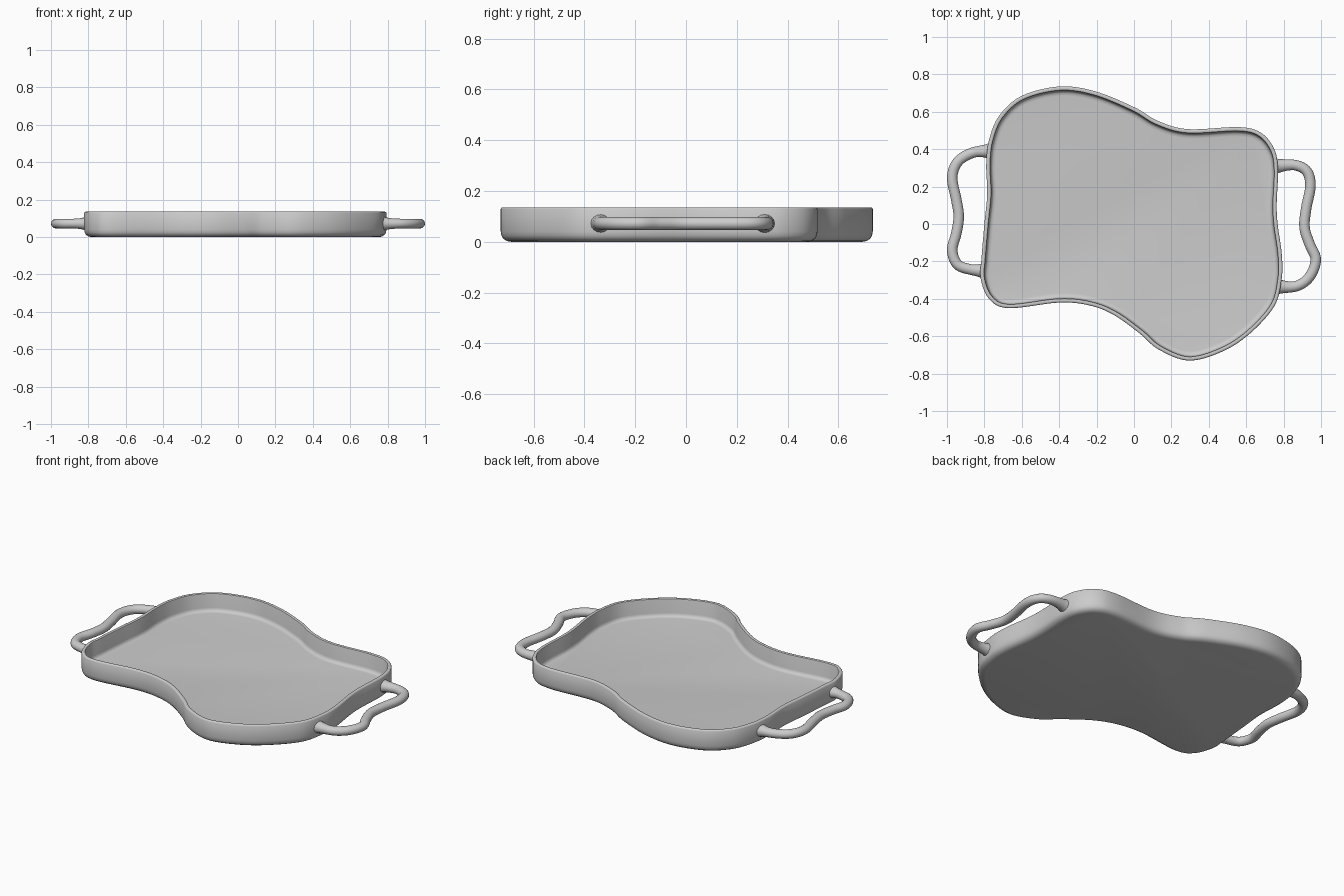
import bpy, bmesh, math
from mathutils import Vector

if "Cube" in bpy.data.objects:
    bpy.data.objects.remove(bpy.data.objects["Cube"])


def spline(pts, steps, closed):
    """Catmull-Rom through the points."""
    pts = [Vector(p) for p in pts]
    n = len(pts)
    get = (lambda i: pts[i % n]) if closed else (lambda i: pts[max(0, min(n - 1, i))])
    out = []
    for i in range(n if closed else n - 1):
        a, b, c, d = (get(i + k) for k in (-1, 0, 1, 2))
        for s in range(steps):
            t = s / steps
            out.append(0.5 * (2 * b + (c - a) * t + (2 * a - 5 * b + 4 * c - d) * t ** 2
                              + (3 * b - a - 3 * c + d) * t ** 3))
    if not closed:
        out.append(pts[-1])
    return out


def loft(name, rings):
    """Skin a stack of closed rings and cap both ends."""
    bm = bmesh.new()
    vr = [[bm.verts.new(p) for p in ring] for ring in rings]
    n = len(vr[0])
    for r0, r1 in zip(vr, vr[1:]):
        for i in range(n):
            j = (i + 1) % n
            bm.faces.new((r0[i], r0[j], r1[j], r1[i]))
    bm.faces.new(vr[0][::-1])
    bm.faces.new(vr[-1])
    bmesh.ops.recalc_face_normals(bm, faces=bm.faces)
    me = bpy.data.meshes.new(name)
    bm.to_mesh(me)
    bm.free()
    ob = bpy.data.objects.new(name, me)
    bpy.context.collection.objects.link(ob)
    bpy.context.view_layer.objects.active = ob
    ob.select_set(True)
    bpy.ops.object.shade_smooth_by_angle(angle=math.radians(40))
    ob.select_set(False)
    return ob


# Tray: wavy outline, clockwise from the left edge
outline = spline([
    (-.79, .32), (-.775, .45), (-.72, .58), (-.60, .685), (-.40, .735), (-.21, .71),
    (0, .625), (.13, .55), (.29, .507), (.56, .518), (.68, .487), (.75, .40),
    (.77, .29), (.763, .11), (.768, 0), (.79, -.16), (.79, -.29), (.75, -.44),
    (.615, -.59), (.465, -.685), (.29, -.73), (.13, -.67), (.03, -.585), (-.11, -.485),
    (-.24, -.435), (-.40, -.42), (-.67, -.45), (-.775, -.40), (-.82, -.29),
    (-.815, -.18), (-.80, 0), (-.785, .16)], 8, True)
N = len(outline)
inward = []
for i in range(N):
    t = (outline[(i + 1) % N] - outline[i - 1]).normalized()
    inward.append(Vector((t.y, -t.x)))

# Wall section: (inset, height) from underside, over the rim, down to the floor
section = [(.04, 0), (.024, .003), (.01, .012), (.003, .024), (0, .04), (0, .129),
           (.003, .134), (.008, .136), (.015, .136), (.020, .134), (.022, .129),
           (.024, .05), (.028, .038), (.036, .031), (.05, .029)]
loft("tray", [[(*(p + m * d), z) for p, m in zip(outline, inward)] for d, z in section])


# Handles: slightly flattened wavy tubes flaring where they meet the wall
def handle(name, pts, z=.072, r=.028, sides=16):
    path = spline(pts, 6, False)
    last = len(path) - 1
    rings = []
    for i, p in enumerate(path):
        t = (path[min(i + 1, last)] - path[max(i - 1, 0)]).normalized()
        side = Vector((t.y, -t.x))
        flare = 1 + .5 * max(0, 1 - min(i, last - i) / 6) ** 2
        ring = []
        for k in range(sides):
            a = 2 * math.pi * k / sides
            q = p + side * r * flare * math.cos(a)
            ring.append((q.x, q.y, z + .026 * flare * math.sin(a)))
        rings.append(ring)
    loft(name, rings)


handle("left_handle", [(-.777, .39), (-.86, .382), (-.94, .335), (-.972, .25), (-.95, .13),
                       (-.937, .04), (-.95, -.05), (-.972, -.14), (-.945, -.215),
                       (-.88, -.242), (-.81, -.25)])
handle("right_handle", [(.76, .31), (.86, .315), (.925, .28), (.943, .20), (.92, .08),
                        (.912, -.02), (.94, -.11), (.972, -.19), (.94, -.28),
                        (.87, -.332), (.772, -.335)])
